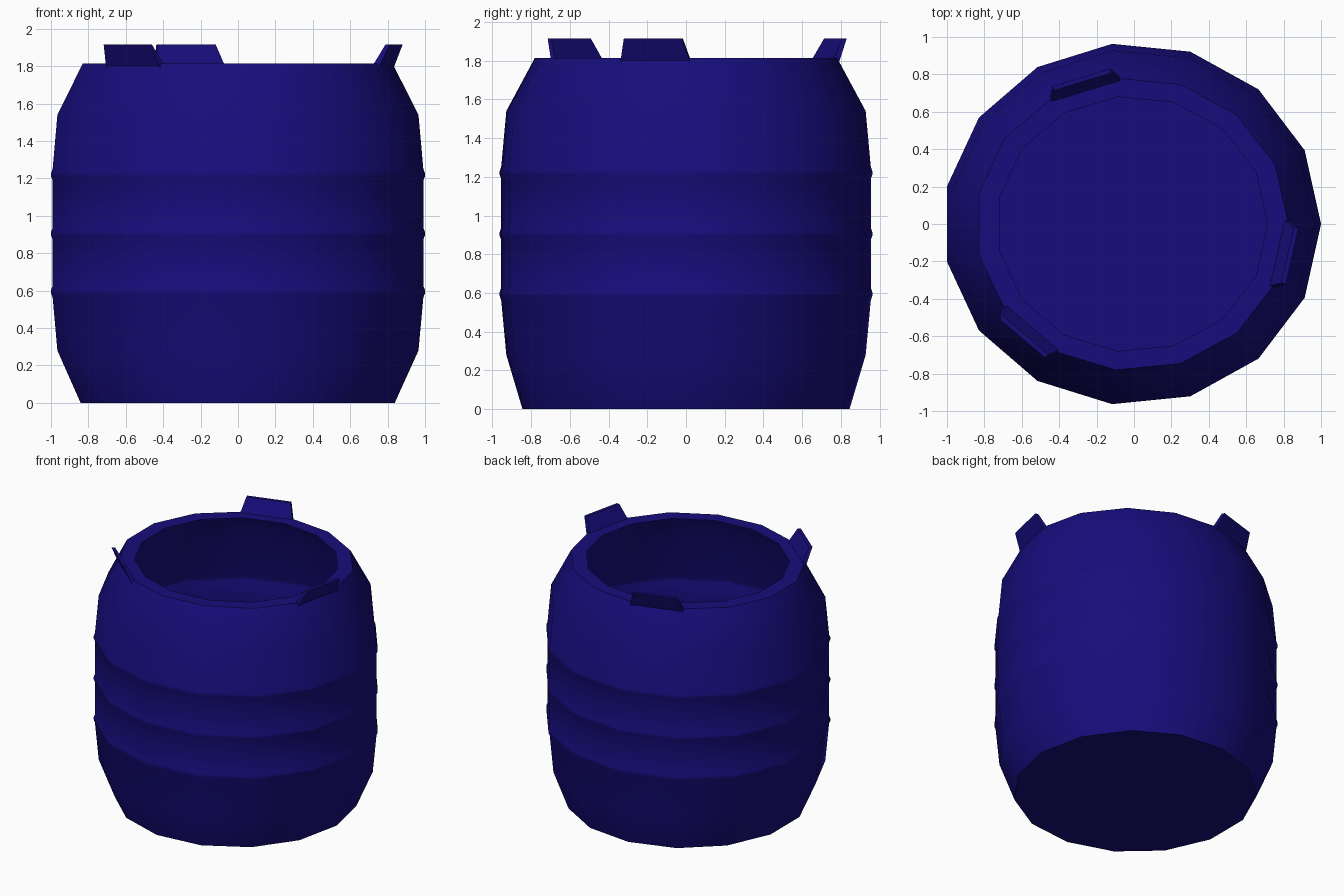
import bpy, bmesh, math

if "Cube" in bpy.data.objects:
    bpy.data.objects.remove(bpy.data.objects["Cube"])

SIDES = 15
SHIFT = -0.011  # recentres the odd-sided ring on x

mat = bpy.data.materials.new("dark_blue_plastic")
mat.diffuse_color = (0.008, 0.004, 0.2, 1)
mat.use_nodes = True
mat.node_tree.nodes["Principled BSDF"].inputs["Base Color"].default_value = mat.diffuse_color


def finish(bm, name):
    me = bpy.data.meshes.new(name)
    bm.normal_update()
    bm.to_mesh(me)
    bm.free()
    me.materials.append(mat)
    ob = bpy.data.objects.new(name, me)
    bpy.context.collection.objects.link(ob)
    return ob


# Barrel profile: radius, height, depth scale
profile = [(0.849, 0.0, 1.0), (0.976, 0.28, 0.956)]
for z in (0.595, 0.905, 1.22):  # three raised ribs
    profile += [(1.002, z - 0.03, 0.958), (1.011, z - 0.008, 0.958),
                (1.011, z + 0.008, 0.958), (1.002, z + 0.03, 0.958)]
profile += [(0.976, 1.54, 0.956), (0.837, 1.815, 0.937), (0.725, 1.815, 0.943)]

# Barrel shell with closed base, flat rim and open mouth
bm = bmesh.new()
rings = []
for r, z, s in profile:
    rings.append([bm.verts.new((r * math.cos(math.tau * i / SIDES) + SHIFT,
                                r * s * math.sin(math.tau * i / SIDES), z))
                  for i in range(SIDES)])
for a, b in zip(rings, rings[1:]):
    for i in range(SIDES):
        j = (i + 1) % SIDES
        bm.faces.new((a[i], a[j], b[j], b[i]))
bm.faces.new(rings[0][::-1])
barrel = finish(bm, "barrel_body")
bpy.context.view_layer.objects.active = barrel
barrel.select_set(True)
bpy.ops.object.shade_smooth_by_angle(angle=math.radians(35))

# Three flared grip tabs on the rim: radial, half length, height
section = [(0.787, 0.195, 1.80), (0.820, 0.195, 1.79),
           (0.876, 0.163, 1.915), (0.851, 0.163, 1.915)]
for n, deg in enumerate((-12, 108, 228)):
    c, s = math.cos(math.radians(deg)), math.sin(math.radians(deg))
    bm = bmesh.new()
    ends = [[bm.verts.new((r * c - e * h * s + SHIFT,
                           (r * s + e * h * c) * 0.94, z))
             for r, h, z in section] for e in (-1, 1)]
    bm.faces.new(ends[0])
    bm.faces.new(ends[1][::-1])
    for i in range(4):
        j = (i + 1) % 4
        bm.faces.new((ends[0][i], ends[1][i], ends[1][j], ends[0][j]))
    bmesh.ops.recalc_face_normals(bm, faces=bm.faces)
    finish(bm, f"rim_tab_{n + 1}")
